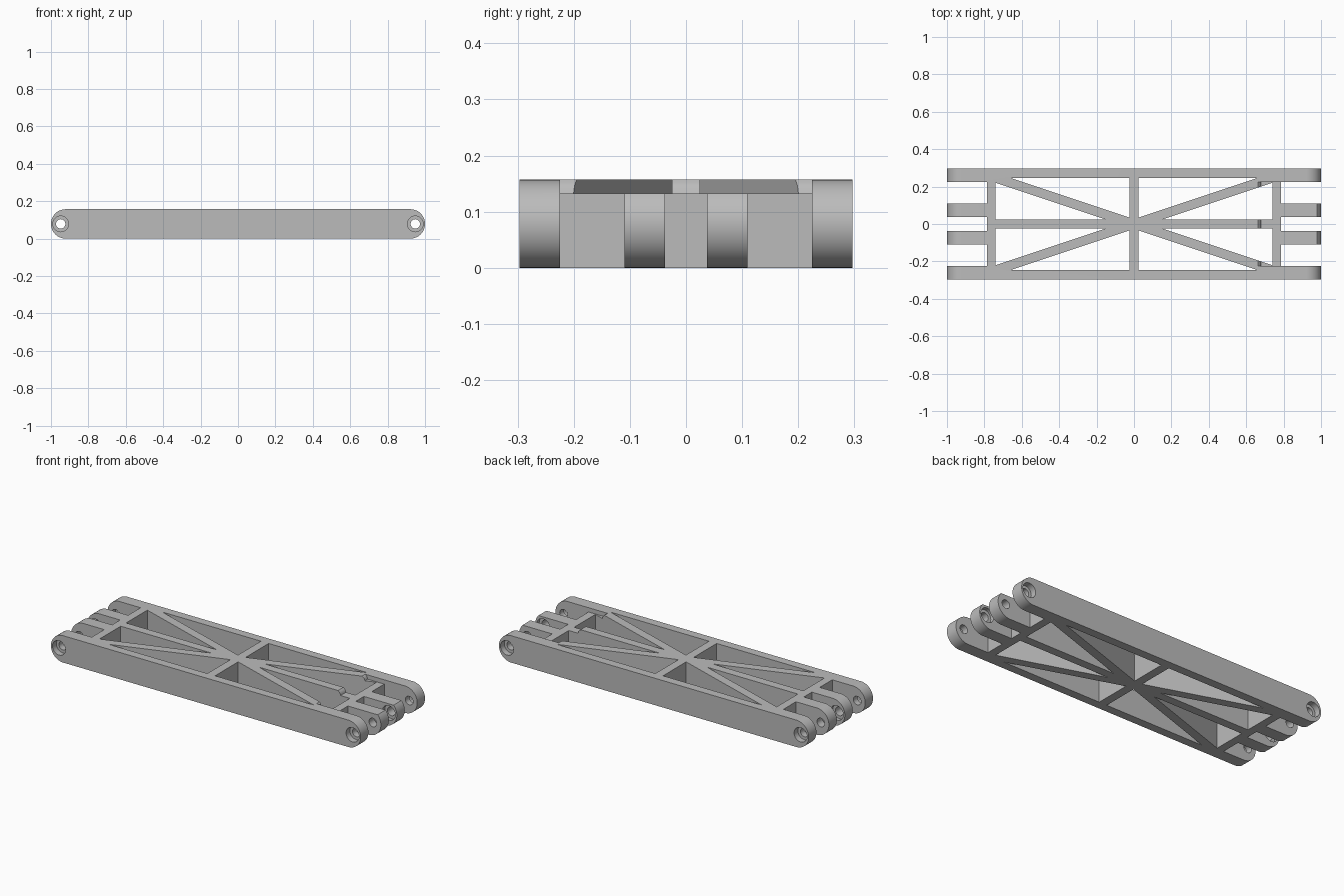
import bpy, bmesh, math

cube = bpy.data.objects.get("Cube")
if cube:
    bpy.data.objects.remove(cube, do_unlink=True)

H = 0.157           # height of the link
R = H / 2           # rounded end radius
W = 0.297           # half width
RIB = 0.025         # half thickness of the ribs
BAR_IN, BAR_OUT = 0.74, 0.787   # cross bar at each end
LIP = 0.225         # inner face of the rail ends
PIN = 0.948         # pin hole position

grey = bpy.data.materials.new("plain grey")
grey.use_nodes = True
colour = (0.5, 0.5, 0.5, 1)
grey.diffuse_color = colour
grey.node_tree.nodes["Principled BSDF"].inputs["Base Color"].default_value = colour


def prism(name, points, low, high, axis):
    """Extrude a closed 2D outline along y (outline in x, z) or z (outline in x, y)."""
    bm = bmesh.new()
    place = (lambda a, b, t: (a, t, b)) if axis == "y" else (lambda a, b, t: (a, b, t))
    bottom = bm.faces.new([bm.verts.new(place(a, b, low)) for a, b in points])
    new = bmesh.ops.extrude_face_region(bm, geom=[bottom])["geom"]
    shift = place(0, 0, high - low)
    bmesh.ops.translate(bm, vec=shift, verts=[v for v in new if isinstance(v, bmesh.types.BMVert)])
    bmesh.ops.recalc_face_normals(bm, faces=bm.faces)
    mesh = bpy.data.meshes.new(name)
    bm.to_mesh(mesh)
    bm.free()
    mesh.materials.append(grey)
    ob = bpy.data.objects.new(name, mesh)
    bpy.context.collection.objects.link(ob)
    return ob


def arc(cx, cz, radius, start, end, steps):
    angles = [math.radians(start + (end - start) * i / steps) for i in range(steps + 1)]
    return [(cx + radius * math.cos(a), cz + radius * math.sin(a)) for a in angles]


def cut(points, low, high, axis):
    """Subtract a prism from the body."""
    cutter = prism("cutter", points, low, high, axis)
    cutter.hide_render = True
    mod = body.modifiers.new("cut", "BOOLEAN")
    mod.operation = "DIFFERENCE"
    mod.solver = "EXACT"
    mod.object = cutter
    bpy.ops.object.modifier_apply(modifier=mod.name)
    bpy.data.objects.remove(cutter, do_unlink=True)


def box(x0, x1, y0, y1):
    return [(x0, y0), (x1, y0), (x1, y1), (x0, y1)]


def circle(x, radius):
    return arc(x, R, radius, 0, 360, 32)[:-1]


# Solid bar with rounded ends
outline = arc(1 - R, R, R, -90, 90, 28) + arc(R - 1, R, R, 90, 270, 28)
body = prism("link_frame", outline, -W, W, "y")
bpy.context.view_layer.objects.active = body
body.select_set(True)

# Triangular windows that leave the diagonal, centre and cross ribs
edge = W - 0.05
slope = 1 / 3
rise = RIB * math.hypot(1, slope)
outer_window = [(RIB, edge), ((edge - rise) / slope, edge), (RIB, RIB * slope + rise)]
inner_window = [(BAR_IN, RIB), (BAR_IN, BAR_IN * slope - rise), ((RIB + rise) / slope, RIB)]
for sx in (-1, 1):
    for sy in (-1, 1):
        for window in (outer_window, inner_window):
            cut([(x * sx, y * sy) for x, y in window], -0.1, 0.3, "z")

# Gaps between the hinge lugs and the rail ends
for sx in (-1, 1):
    for y0, y1 in ((-LIP, -0.11), (-0.037, 0.037), (0.11, LIP)):
        cut(box(sx * BAR_OUT, sx * 1.1, y0, y1), -0.1, 0.3, "z")

# Clearance step across the right-hand end, with a rounded shoulder
step = 0.132
shoulder = [(0.664, H), (0.670, 0.152), (0.675, 0.146), (0.678, 0.139), (0.680, step)]
cut([(0.664, 0.3)] + shoulder + [(1.1, step), (1.1, 0.3)], -LIP, LIP, "y")

# Pin holes, with counterbores outside the rails and between the lugs
for x in (-PIN, PIN):
    cut(circle(x, 0.025), -0.4, 0.4, "y")
    cut(circle(x, 0.042), -0.4, -W + 0.035, "y")
    cut(circle(x, 0.042), W - 0.035, 0.4, "y")
    cut(circle(x, 0.042), -0.06, 0.06, "y")

bpy.ops.object.shade_smooth_by_angle(angle=math.radians(25))
